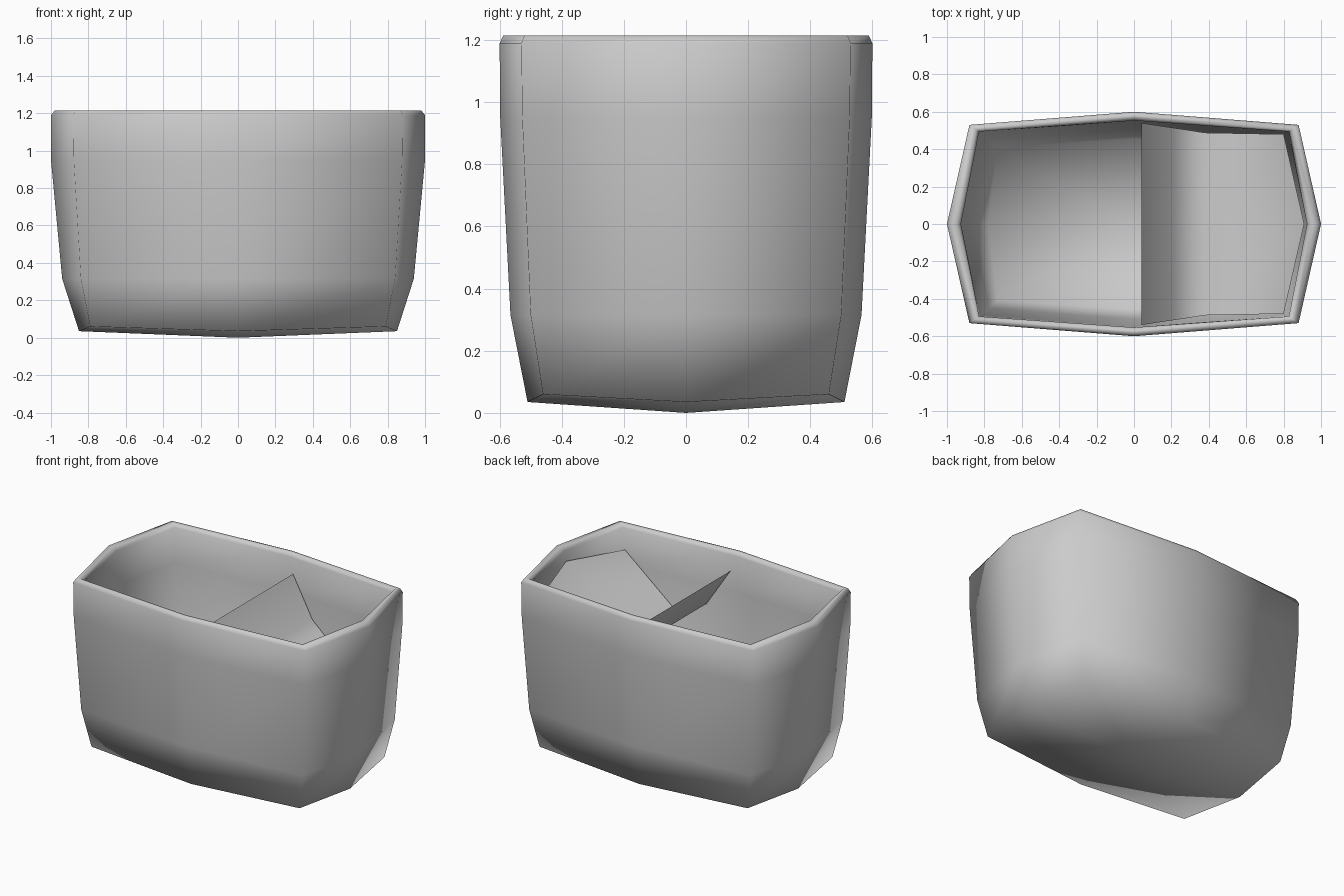
import bpy

if "Cube" in bpy.data.objects:
    bpy.data.objects.remove(bpy.data.objects["Cube"])


def make_object(name, verts, faces):
    mesh = bpy.data.meshes.new(name)
    mesh.from_pydata(verts, [], faces)
    mesh.update()
    for p in mesh.polygons:
        p.use_smooth = True
    obj = bpy.data.objects.new(name, mesh)
    bpy.context.collection.objects.link(obj)
    return obj


def ring(mx, my, cx, cy, zm, zc):
    # eight-sided loop: side midpoints (mx, my) at zm, corners (cx, cy) at zc
    return [(mx, 0, zm), (cx, cy, zc), (0, my, zm), (-cx, cy, zc),
            (-mx, 0, zm), (-cx, -cy, zc), (0, -my, zm), (cx, -cy, zc)]


# Tub: outer wall, rolled rim, inner wall
profile = [
    (.85, .51, .79, .46, .035, .06),
    (.94, .565, .84, .50, .315, .315),
    (1.0, .598, .878, .527, .95, .95),
    (1.0, .60, .88, .53, 1.19, 1.19),
    (.98, .588, .866, .52, 1.215, 1.215),
    (.945, .566, .842, .504, 1.215, 1.215),
    (.925, .553, .828, .494, 1.19, 1.19),
    (.925, .55, .825, .49, .95, .95),
    (.87, .51, .775, .45, .34, .34),
    (.78, .455, .73, .41, .10, .125),
]
verts, faces = [], []
for row in profile:
    verts += ring(*row)
for r in range(len(profile) - 1):
    for i in range(8):
        j = (i + 1) % 8
        faces.append((r * 8 + i, r * 8 + j, r * 8 + 8 + j, r * 8 + 8 + i))

# Shallow pointed bottom and inner floor, four quads each
under = len(verts)
verts += [(0, 0, 0), (0, 0, .07)]
top = (len(profile) - 1) * 8
for i in range(0, 8, 2):
    j, k = i + 1, (i + 2) % 8
    faces.append((under, k, j, i))
    faces.append((under + 1, top + i, top + j, top + k))
make_object("tub", verts, faces)

# Bent divider sheet: drops from a middle edge, then slopes up to the end wall
bend = [(.04, .54, 1.085, .04, 1.085), (.205, .515, .825, .205, .825),
        (.38, .488, .70, .38, .70), (.80, .48, 1.05, .91, 1.125)]
verts, faces = [], []
for x, y, z, mid_x, mid_z in bend:
    verts += [(x, -y, z), (mid_x, 0, mid_z), (x, y, z)]
for r in range(len(bend) - 1):
    for c in range(2):
        a = r * 3 + c
        faces.append((a, a + 3, a + 4, a + 1))
make_object("divider_sheet", verts, faces)
